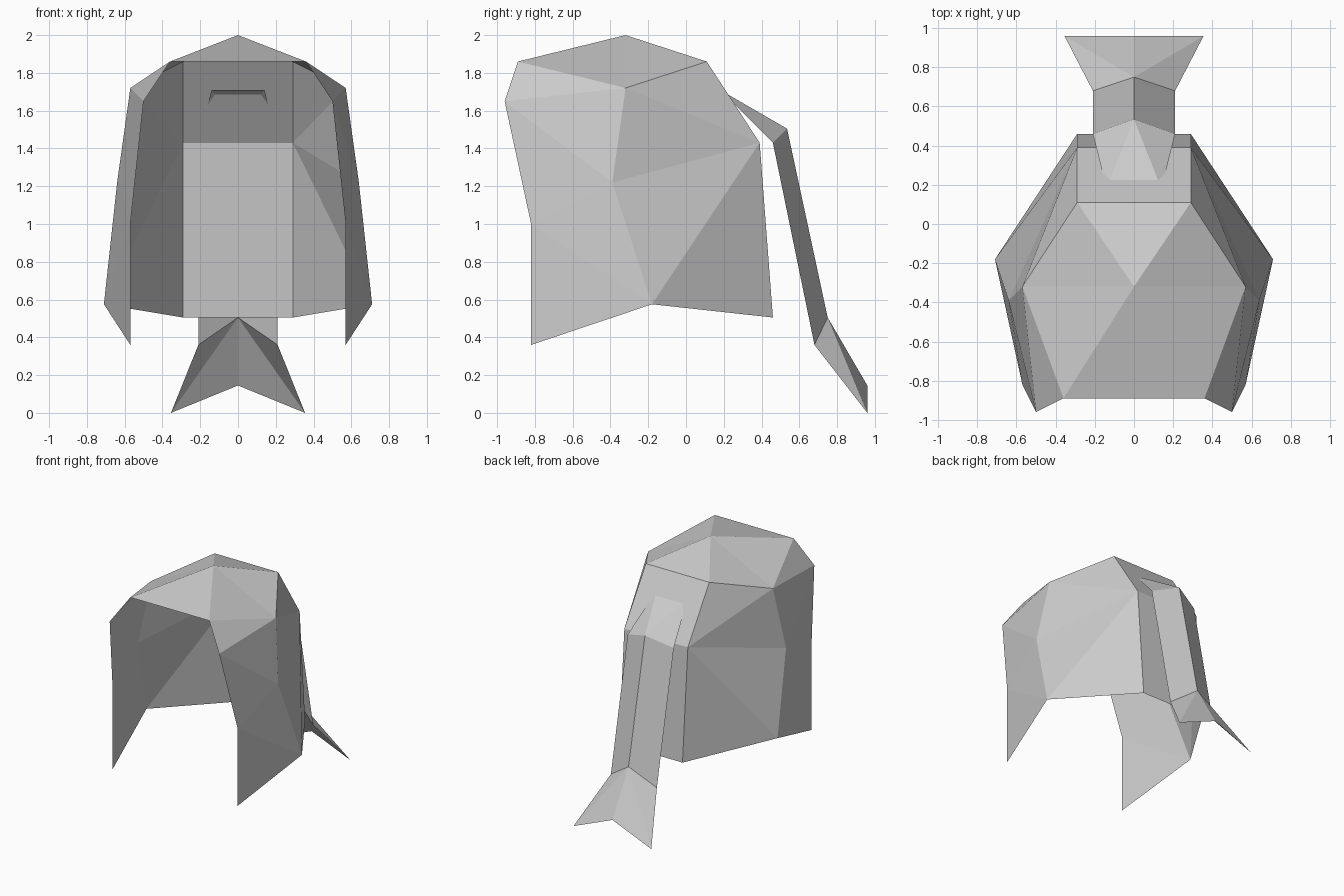
import bpy
import bmesh

cube = bpy.data.objects.get("Cube")
if cube:
    bpy.data.objects.remove(cube, do_unlink=True)

grey = bpy.data.materials.new("soft_grey")
grey.use_nodes = True
colour = (0.6, 0.6, 0.6, 1)
grey.diffuse_color = colour
bsdf = next(n for n in grey.node_tree.nodes if n.type == 'BSDF_PRINCIPLED')
bsdf.inputs["Base Color"].default_value = colour


def mirrored_sheet(name, points, faces):
    """Open faceted sheet: faces name the corners of the +x half."""
    bm = bmesh.new()
    verts = {key: bm.verts.new(co) for key, co in points.items()}
    for face in faces.split():
        bm.faces.new([verts[key] for key in face])
    bmesh.ops.recalc_face_normals(bm, faces=bm.faces)
    # the first face of each sheet looks upwards
    bm.faces.ensure_lookup_table()
    if bm.faces[0].normal.z < 0:
        bmesh.ops.reverse_faces(bm, faces=bm.faces)
    mesh = bpy.data.meshes.new(name)
    bm.to_mesh(mesh)
    bm.free()
    mesh.materials.append(grey)
    obj = bpy.data.objects.new(name, mesh)
    bpy.context.collection.objects.link(obj)
    mirror = obj.modifiers.new("mirror", 'MIRROR')
    mirror.use_clip = True
    return obj


# Hair cap: crown, side locks and back panel
cap = {
    "A": (0, -0.32, 2.0),         # crown peak
    "f": (0, -0.89, 1.86),        # middle of the front hairline
    "F": (0.36, -0.89, 1.86),     # front hairline corner
    "S": (0.57, -0.32, 1.72),     # temple
    "B": (0.29, 0.11, 1.86),      # back of the crown
    "b": (0, 0.11, 1.86),
    "C": (0.50, -0.96, 1.65),     # front of the side lock
    "P": (0.64, -0.39, 1.22),     # middle of the side lock
    "R": (0.57, -0.82, 1.0),
    "T": (0.57, -0.82, 0.36),     # front tip of the side lock
    "Q": (0.71, -0.18, 0.575),    # bottom of the side lock
    "M": (0.29, 0.39, 1.43),      # back panel
    "m": (0, 0.39, 1.43),
    "N": (0.29, 0.46, 0.505),
    "n": (0, 0.46, 0.505),
}
mirrored_sheet("hair_cap", cap,
               "AfF AFS ASB ABb FCS CPS SPM SMB CRP RQP RTQ PQM MQN BMmb MNnm")

# Ponytail: ridged strip leaving the back panel and ending in a forked tip
tail = {
    "s": (0, 0.18, 1.71),         # root, inside the cap
    "S": (0.14, 0.18, 1.71),
    "v": (0, 0.535, 1.505),       # ridge at the bend
    "E": (0.21, 0.46, 1.43),
    "w": (0, 0.75, 0.505),        # ridge above the fork
    "G": (0.21, 0.68, 0.36),
    "x": (0, 0.96, 0.145),        # notch of the fork
    "T": (0.355, 0.96, 0.0),      # fork tip
}
mirrored_sheet("ponytail", tail, "sSv SEv vEGw wGT wTx")
